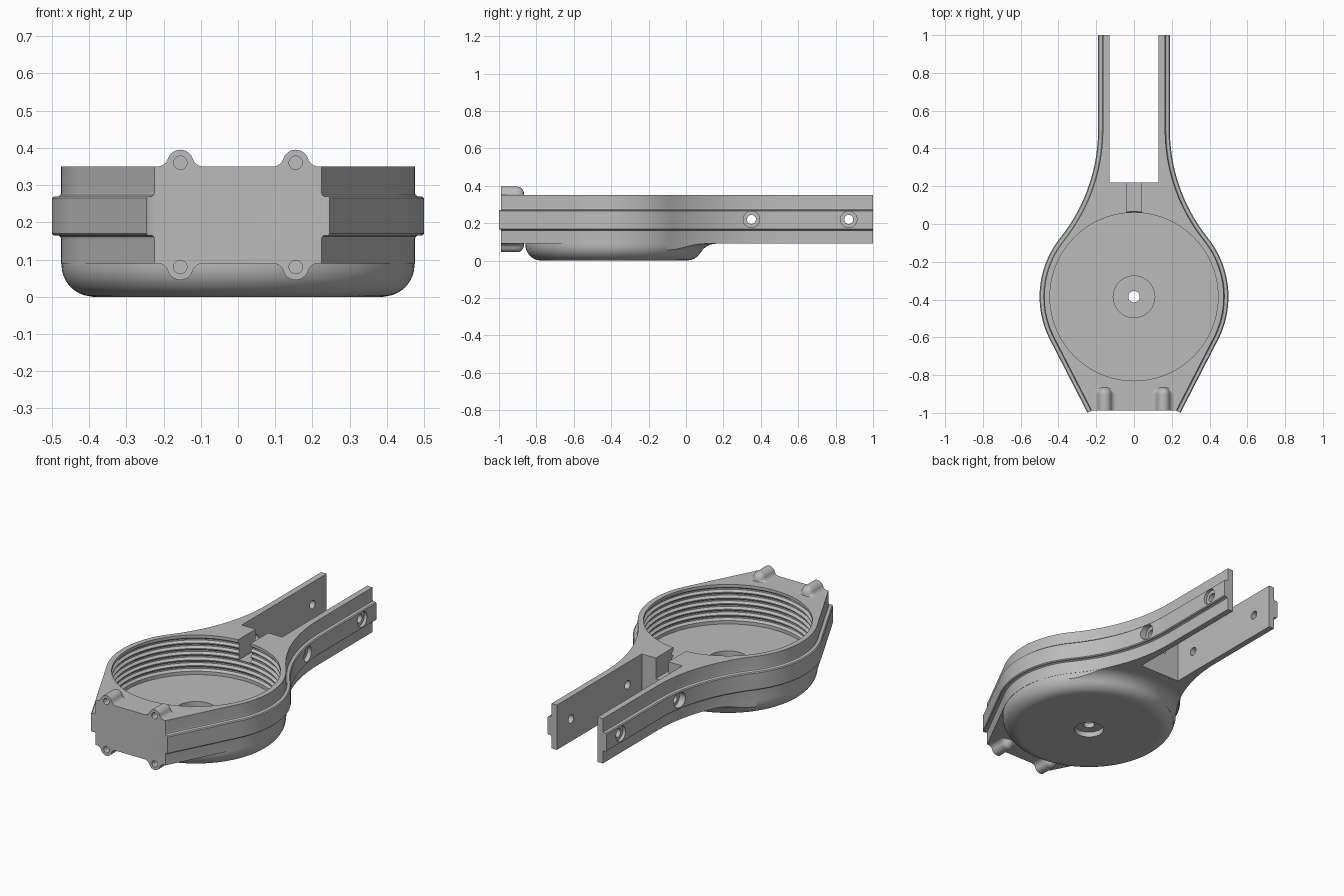
import bpy, bmesh, math
from math import sin, cos, pi, radians
from mathutils import Vector, Matrix

if "Cube" in bpy.data.objects:
    bpy.data.objects.remove(bpy.data.objects["Cube"], do_unlink=True)

grey = bpy.data.materials.new("plain grey")
grey.use_nodes = True
grey.diffuse_color = (0.5, 0.5, 0.5, 1)
grey.node_tree.nodes["Principled BSDF"].inputs["Base Color"].default_value = (0.5, 0.5, 0.5, 1)


def finish(name, bm):
    bmesh.ops.recalc_face_normals(bm, faces=bm.faces)
    mesh = bpy.data.meshes.new(name)
    bm.to_mesh(mesh)
    bm.free()
    mesh.materials.append(grey)
    ob = bpy.data.objects.new(name, mesh)
    bpy.context.collection.objects.link(ob)
    return ob


def loft(name, rings):
    """Skin matching rings of points and cap both ends."""
    bm = bmesh.new()
    rows = [[bm.verts.new(p) for p in ring] for ring in rings]
    n = len(rows[0])
    for a, b in zip(rows, rows[1:]):
        for i in range(n):
            j = (i + 1) % n
            bm.faces.new((a[i], a[j], b[j], b[i]))
    bm.faces.new(rows[0])
    bm.faces.new(rows[-1])
    return finish(name, bm)


def revolve(name, profile, steps=96):
    """Spin a closed (radius, z) profile about the bowl axis."""
    bm = bmesh.new()
    verts = [bm.verts.new((r, 0, z)) for r, z in profile]
    edges = [bm.edges.new((verts[i - 1], verts[i])) for i in range(len(verts))]
    bmesh.ops.spin(bm, geom=verts + edges, cent=(0, 0, 0), axis=(0, 0, 1),
                   angle=2 * pi, steps=steps, use_merge=False)
    bmesh.ops.remove_doubles(bm, verts=bm.verts, dist=1e-5)
    bmesh.ops.translate(bm, verts=bm.verts, vec=(0, CY, 0))
    return finish(name, bm)


def rod(name, start, end, radius):
    """Cylinder between two points."""
    a, b = Vector(start), Vector(end)
    turn = (b - a).to_track_quat('Z', 'Y').to_matrix().to_4x4()
    bm = bmesh.new()
    bmesh.ops.create_cone(bm, cap_ends=True, segments=32, radius1=radius, radius2=radius,
                          depth=(b - a).length, matrix=Matrix.Translation((a + b) / 2) @ turn)
    return finish(name, bm)


def combine(target, tool, operation):
    """Apply a boolean and discard the tool."""
    tool.hide_render = True
    mod = target.modifiers.new("cut", 'BOOLEAN')
    mod.operation, mod.object, mod.solver = operation, tool, 'EXACT'
    bpy.context.view_layer.objects.active = target
    bpy.ops.object.modifier_apply(modifier=mod.name)
    bpy.data.objects.remove(tool, do_unlink=True)


def arc(cx, cy, r, a0, a1, n):
    return [(cx + r * cos(a0 + (a1 - a0) * i / n), cy + r * sin(a0 + (a1 - a0) * i / n))
            for i in range(n + 1)]


# Main dimensions
CY, R = -0.385, 0.475             # bowl centre and outer radius
LOW, HIGH = 0.09, 0.35            # housing underside and top
FRONT, NOSE = -0.988, 0.224       # front face and its half width
ARM, SLOT, SLOT_Y = 0.165, 0.13, 0.22
BLEND_R, BLEND_Y = 0.943, 0.5     # concave neck

# Half outline: each entry is x, y and outward normal
t0 = math.atan2(FRONT - CY, NOSE) + math.acos(R / math.hypot(NOSE, FRONT - CY))
bx = ARM + BLEND_R
t1 = math.atan2(BLEND_Y - CY, bx)
half = [(NOSE - 0.001, FRONT, 0, 0), (NOSE, FRONT, cos(t0), sin(t0))]
half += [(x, y, x / R, (y - CY) / R) for x, y in arc(0, CY, R, t0, t1, 32)]
half += [(x, y, (bx - x) / BLEND_R, (BLEND_Y - y) / BLEND_R)
         for x, y in arc(bx, BLEND_Y, BLEND_R, pi + t1, pi, 24)[1:]]
half += [(ARM, 1, 1, 0), (SLOT, 1, 0, 0), (SLOT, SLOT_Y, 0, 0)]


def ring(points, z, off):
    right = [(x + nx * off, y + ny * off, z) for x, y, nx, ny in points]
    return right + [(-x, y, z) for x, y, z in reversed(right)]


# Housing with the side rail lofted into its wall
wall = [(LOW, 0), (0.155, 0), (0.162, 0.003), (0.165, 0.008), (0.165, 0.02), (0.17, 0.025)]
wall += [(0.265, 0.025), (0.27, 0.02), (0.27, 0.008), (0.273, 0.003), (0.28, 0), (HIGH, 0)]
housing = loft("clamp_housing", [ring(half, z, off) for z, off in wall])

# Rounded bowl underside
FIL = 0.085
bowl = [(0, 0)] + arc(R - FIL, FIL, FIL - 0.001, -pi / 2, 0, 12) + [(R - 0.001, 0.11), (0, 0.11)]
bowl[1] = (R - FIL, 0)
combine(housing, revolve("bowl", bowl), 'UNION')

# Concave flare joining the bowl to the neck
fr, fx, fz = 0.0935, 0.545, -0.0035
ta = math.atan2(FIL - fz, R - FIL - fx)
flare = [(0.4, 0.1), (0.4, 0.06), (0.455, 0.05)] + arc(fx, fz, fr, ta, pi / 2, 10) + [(fx, 0.1)]
neck = [p for p in half if -0.11 < p[1] < 0.21]
flare_part = revolve("flare", flare)
combine(flare_part, loft("neck_clip", [ring(neck, z, -0.001) for z in (-0.05, 0.2)]), 'INTERSECT')
combine(housing, flare_part, 'UNION')

# Screw bosses with filleted feet and rounded back ends
br, bf, bh = 0.035, 0.03, 0.01
fxx = math.sqrt((br + bf) ** 2 - (bf - bh) ** 2)
ba = math.atan2(bf - bh, fxx)
side = [(fxx, -0.02)] + arc(fxx, bf, bf, 1.5 * pi, pi + ba, 8) + arc(0, bh, br, ba, pi / 2, 10)[1:]
section = side + [(-x, z) for x, z in reversed(side[:-1])]
stations = [(FRONT, 1), (-0.9, 1)]
stations += [(-0.9 + br * sin(a), cos(a)) for a in (radians(14 * i) for i in range(1, 7))]
for sx in (-1, 1):
    for base, sz in ((LOW, -1), (HIGH, 1)):
        x0 = 0.155 * sx
        boss = loft("boss", [[(x0 + x * s, y, base + sz * z * s) for x, z in section]
                             for y, s in stations])
        combine(housing, boss, 'UNION')
        z0 = base + sz * bh
        combine(housing, rod("boss_hole", (x0, -1.1, z0), (x0, -0.91, z0), 0.018), 'DIFFERENCE')

# Threaded bore, floor recess, centre hole and underside recess in one cutter
FLOOR, BORE = 0.12, 0.445
bore = [(0, -0.01), (0.08, -0.01), (0.08, 0.03), (0.03, 0.03), (0.03, 0.06), (0.11, 0.06),
        (0.11, FLOOR), (BORE, FLOOR)]
for i in range(6):
    z = 0.14 + 0.033 * i
    bore += [(BORE, z), (BORE + 0.014, z + 0.01), (BORE + 0.014, z + 0.018), (BORE, z + 0.028)]
bore += [(BORE, 0.45), (0, 0.45)]
combine(housing, revolve("bore_cutter", bore), 'DIFFERENCE')

# Notch from the bore to the slot
notch = [(0.04, 0.0), (0.04, 0.3), (-0.04, 0.3), (-0.04, 0.0)]
combine(housing, loft("notch", [[(x, y, z) for x, y in notch] for z in (0.23, 0.4)]), 'DIFFERENCE')

# Counterbored bolt holes through both arms
for y in (0.35, 0.87):
    combine(housing, rod("bolt_hole", (-0.4, y, 0.22), (0.4, y, 0.22), 0.024), 'DIFFERENCE')
    for s in (-1, 1):
        combine(housing, rod("counterbore", (0.172 * s, y, 0.22), (0.4 * s, y, 0.22), 0.044),
                'DIFFERENCE')

# Smooth curved walls, keep machined edges crisp
bpy.ops.object.select_all(action='DESELECT')
housing.select_set(True)
bpy.context.view_layer.objects.active = housing
bpy.ops.object.shade_smooth_by_angle(angle=radians(28))
weighted = housing.modifiers.new("even_shading", 'WEIGHTED_NORMAL')
weighted.keep_sharp = True
